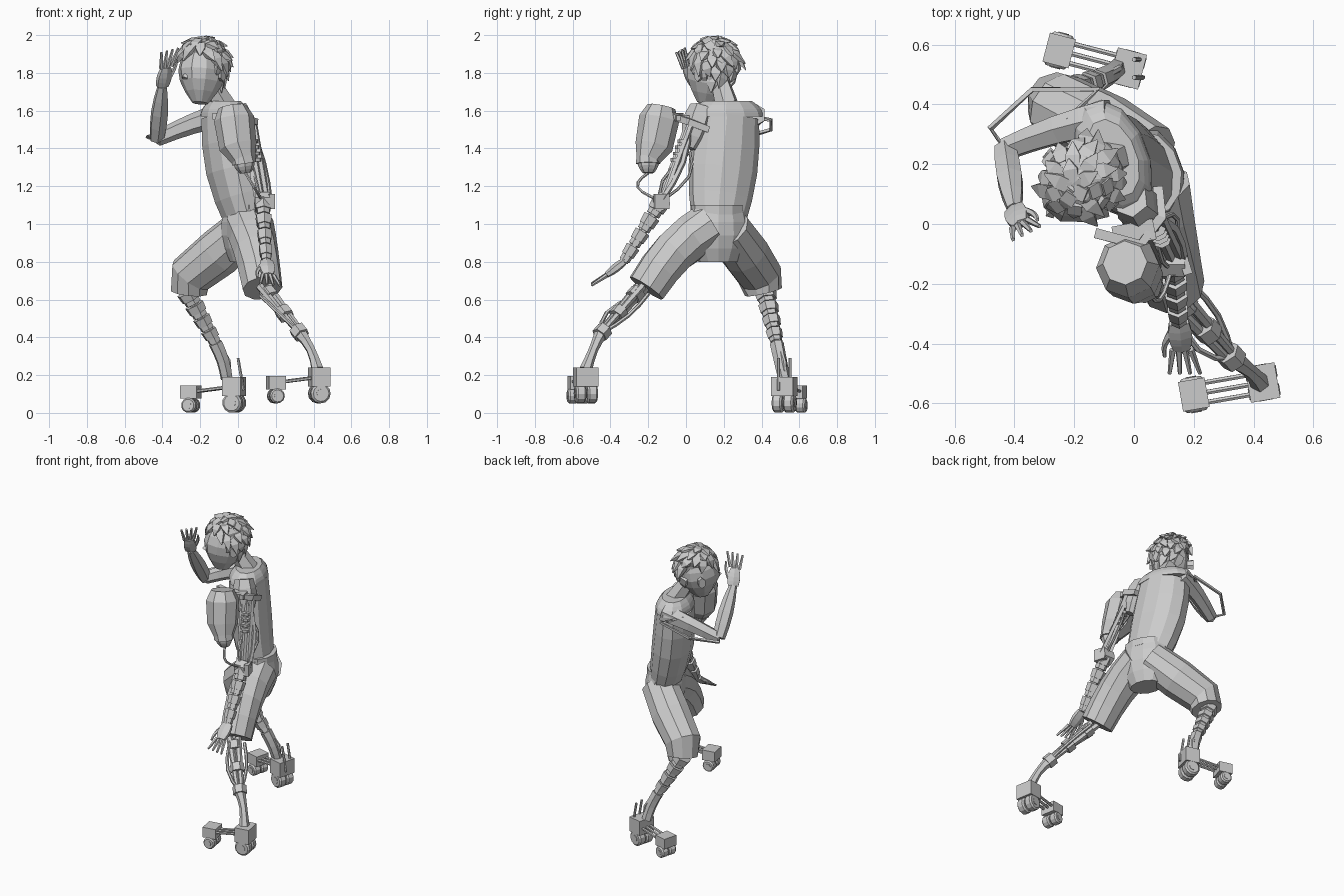
import bpy, bmesh, math, random
from mathutils import Vector, Matrix

random.seed(4)
cube = bpy.data.objects.get("Cube")
if cube:
    bpy.data.objects.remove(cube, do_unlink=True)

grey = bpy.data.materials.new("plain_grey")
grey.use_nodes = True
grey.diffuse_color = (0.6, 0.6, 0.6, 1)
grey.node_tree.nodes["Principled BSDF"].inputs["Base Color"].default_value = grey.diffuse_color

UP = Vector((0, 0, 1))
FACE = Vector((-0.64, -0.77, 0))
HEAD_SIDE = FACE.cross(UP)
SHOULDER_LINE = Vector((0.35, -0.94, 0))


def finish(name, bm):
    bmesh.ops.recalc_face_normals(bm, faces=bm.faces)
    mesh = bpy.data.meshes.new(name)
    bm.to_mesh(mesh)
    bm.free()
    mesh.materials.append(grey)
    obj = bpy.data.objects.new(name, mesh)
    bpy.context.collection.objects.link(obj)


def tube(name, path, radii, sides=6, wide=1, across=(0.3, 0.9, 0.1)):
    """Sweep a polygon along a path; wide stretches it along across."""
    points = [Vector(p) for p in path]
    if not isinstance(radii, list):
        radii = [radii] * len(points)
    bm = bmesh.new()
    loops = []
    for i, (point, radius) in enumerate(zip(points, radii)):
        before, after = points[max(i - 1, 0)], points[min(i + 1, len(points) - 1)]
        along = (after - before).normalized()
        u = (Vector(across) - along * along.dot(Vector(across))).normalized()
        v = along.cross(u)
        angles = [math.tau * (k + 0.5) / sides for k in range(sides)]
        loops.append([bm.verts.new(point + radius * (u * wide * math.cos(a) + v * math.sin(a))) for a in angles])
    for low, high in zip(loops, loops[1:]):
        for k in range(sides):
            bm.faces.new((low[k - 1], low[k], high[k], high[k - 1]))
    bm.faces.new(loops[0])
    bm.faces.new(loops[-1])
    finish(name, bm)


def limb(name, start, end, r_start, r_end, swell=0, sag=(0, 0, 0), steps=4, **shape):
    """A tapered tube that swells and bows towards its middle."""
    start, end, sag = Vector(start), Vector(end), Vector(sag)
    path, radii = [], []
    for i in range(steps + 1):
        t = i / steps
        bow = math.sin(math.pi * t)
        path.append(start.lerp(end, t) + sag * bow)
        radii.append(r_start + (r_end - r_start) * t + swell * bow)
    tube(name, path, radii, **shape)


def box(name, centre, size, turn=0):
    bm = bmesh.new()
    place = Matrix.Translation(centre) @ Matrix.Rotation(turn, 4, "Z") @ Matrix.Diagonal((*size, 1))
    bmesh.ops.create_cube(bm, size=1, matrix=place)
    finish(name, bm)


def segments(name, start, end, r_start, r_end, count=4):
    """A thin core carrying blocky cuffs, each with a narrower collar."""
    tube(name + "_core", [start, end], r_end * 0.7)
    for i in range(count):
        first, last = start.lerp(end, i / count), start.lerp(end, (i + 0.9) / count)
        radius = r_start + (r_end - r_start) * i / count
        tube(f"{name}_cuff_{i + 1}", [first, first.lerp(last, 0.65)], [radius, radius * 0.9])
        tube(f"{name}_collar_{i + 1}", [first.lerp(last, 0.6), last], radius * 0.75)


def hand(name, wrist, knuckle, tip, spread):
    spread = Vector(spread).normalized()
    limb(name + "_palm", wrist, knuckle, 0.02, 0.016, swell=0.006, wide=1.9, across=spread)
    for i in range(4):
        offset = spread * (i - 1.5) * 0.02
        limb(f"{name}_finger_{i + 1}", knuckle + offset, tip + offset * 1.7, 0.012, 0.007, steps=2, sides=5)
    reach = knuckle - wrist
    root = wrist.lerp(knuckle, 0.35) + spread * 0.03
    limb(name + "_thumb", root, root + reach * 0.9 + spread * 0.03, 0.014, 0.007, sag=spread * 0.01, sides=5)


# Torso, neck and the stump of the left arm
hips = Vector((0.04, 0.17, 1))
chest = Vector((-0.07, 0.22, 1.57))
limb("torso", hips, chest, 0.1, 0.12, swell=0.02, sag=(-0.02, 0, 0), sides=12, wide=1.45, across=SHOULDER_LINE)
limb("shoulders", chest, chest + UP * 0.08, 0.12, 0.08, swell=0.01, sides=12, wide=1.7, across=SHOULDER_LINE)
limb("neck", chest + UP * 0.05, (-0.15, 0.18, 1.76), 0.065, 0.05)
limb("left_arm_stump", (-0.01, 0.08, 1.62), (0.05, 0.02, 1.4), 0.06, 0.03, swell=0.03)

# Shorts
limb("shorts_seat", hips - UP * 0.2, hips + UP * 0.08, 0.08, 0.11, swell=0.03, sides=12, wide=1.35, across=SHOULDER_LINE)
tube("waistband", [hips + UP * 0.05, hips + UP * 0.1], 0.117, sides=12, wide=1.25, across=SHOULDER_LINE)
limb("left_shorts_leg", (0.06, 0.13, 0.99), (0.13, -0.21, 0.66), 0.13, 0.107, sag=(0, -0.02, 0.03), sides=10)
right_knee = Vector((-0.25, 0.39, 0.73))
tube("right_shorts_leg", [(0.05, 0.22, 0.98), (-0.1, 0.31, 0.85), right_knee, right_knee + Vector((-0.01, 0.02, -0.09))],
     [0.12, 0.13, 0.12, 0.1], sides=10)

# Head, nose and ears
limb("head", (-0.2, 0.1, 1.64), (-0.18, 0.16, 1.97), 0.04, 0.05, swell=0.075, steps=6, sides=10, wide=1.15, across=FACE)
skull = Vector((-0.185, 0.15, 1.85))
limb("nose", skull + FACE * 0.12 - UP * 0.04, skull + FACE * 0.15 - UP * 0.08, 0.008, 0.02, sides=4)
for label, sign in ("right", 1), ("left", -1):
    ear = skull + HEAD_SIDE * sign * 0.12 - UP * 0.06
    limb(label + "_ear", ear - HEAD_SIDE * sign * 0.02, ear + HEAD_SIDE * sign * 0.02, 0.03, 0.036, steps=1, wide=0.7, across=FACE)

# Hair: faceted cap with flat pointed tufts, open at the face and right cheek
def is_bare(direction):
    return direction.z < 0.35 and (direction.dot(FACE) > 0.3 or direction.dot(HEAD_SIDE) > 0.55)


bm = bmesh.new()
bmesh.ops.create_icosphere(bm, subdivisions=2, radius=0.138)
for vert in bm.verts:
    bare = is_bare(vert.co.normalized())
    vert.co *= 0.8 if bare else random.uniform(0.94, 1.06)
    vert.co.z = max(vert.co.z, 0.04 if bare else -0.11)
    vert.co += skull
finish("hair_cap", bm)
TUFTS = 70
for i in range(TUFTS):
    height = 1 - 1.7 * (i + 0.5) / TUFTS
    ring = math.sqrt(1 - height ** 2)
    out = Vector((math.cos(i * 2.4) * ring, math.sin(i * 2.4) * ring, height))
    if is_bare(out):
        continue
    down = (out * height - UP - FACE * 0.2 + HEAD_SIDE * random.uniform(-0.5, 0.5)).normalized()
    root = skull + out * 0.118
    tip = root + out * 0.025 + down * random.uniform(0.04, 0.08)
    tip.z = min(tip.z, 2)
    tube(f"hair_tuft_{i + 1}", [root - down * 0.03, root + out * 0.015 + down * 0.01, tip], [0.02, 0.022, 0.002],
         sides=4, wide=1.6, across=out.cross(down))

# Raised right arm with its outer rod
right_elbow = Vector((-0.43, 0.25, 1.45))
right_wrist = Vector((-0.4, 0.05, 1.73))
limb("right_upper_arm", (-0.08, 0.36, 1.58), right_elbow, 0.065, 0.04, sag=(0, 0.01, 0.01))
limb("right_forearm", right_elbow, right_wrist, 0.04, 0.026, swell=0.015)
hand("right_hand", right_wrist, Vector((-0.38, 0, 1.83)), Vector((-0.36, -0.03, 1.92)), (0.8, 0.4, 0.2))
tube("right_arm_rod", [chest + HEAD_SIDE * 0.2, (-0.12, 0.45, 1.55), (-0.34, 0.45, 1.5), (-0.48, 0.32, 1.46), right_elbow], 0.011, sides=4)

# Mechanical left arm
left_elbow = Vector((0.13, -0.13, 1.12))
left_wrist = Vector((0.15, -0.33, 0.8))
socket = Vector((0.06, 0.02, 1.53))
across_elbow = Vector((0.04, 0, 0))
segments("left_forearm", left_elbow, left_wrist, 0.05, 0.035)
tube("left_elbow", [left_elbow - across_elbow, left_elbow + across_elbow], 0.05)
for i in range(-1, 2):
    offset = SHOULDER_LINE.cross(UP) * i * 0.03
    tube(f"left_arm_strut_{i + 2}", [socket + offset, left_elbow + offset], 0.015, sides=4)
limb("left_arm_back_strut", socket, left_elbow + across_elbow, 0.015, 0.015, sag=(0.02, 0.04, 0), sides=4)
for i in range(4):
    ring = socket.lerp(left_elbow, 0.2 + i * 0.08)
    tube(f"damper_ring_{i + 1}", [ring, ring - UP * 0.018], 0.035, sides=8)
box("left_elbow_plate", left_elbow + across_elbow, (0.03, 0.08, 0.08), turn=0.3)
hand("left_hand", left_wrist, Vector((0.16, -0.42, 0.73)), Vector((0.17, -0.5, 0.68)), (-1, 0, 0.1))
tube("shoulder_bracket", [(-0.13, -0.03, 1.57), (0.02, -0.07, 1.57), (0.09, 0.02, 1.54), (0.08, 0.12, 1.5)], 0.024, sides=4, across=UP)
box("bracket_plate", (0, -0.03, 1.56), (0.14, 0.07, 0.03), turn=0.2)

# Canister hung in front of the shoulder, with its cables
rim, belly = Vector((-0.03, -0.13, 1.62)), Vector((0, -0.17, 1.41))
spout, nozzle = Vector((0.03, -0.2, 1.34)), Vector((0.04, -0.2, 1.27))
tube("canister", [rim, rim.lerp(belly, 0.3), belly, spout, spout.lerp(nozzle, 0.3)], [0.075, 0.107, 0.1, 0.065, 0.065], sides=8)
limb("canister_cap", spout, nozzle, 0.055, 0.03, swell=0.01, sides=8)
limb("nozzle_cable", nozzle, left_elbow, 0.008, 0.008, sag=(0, -0.09, 0), steps=6)
limb("inner_cable", socket - UP * 0.15, left_elbow - UP * 0.04, 0.008, 0.008, sag=(0, -0.07, 0))
limb("outer_cable", socket + across_elbow - UP * 0.15, left_elbow, 0.008, 0.008, sag=(0.03, 0.07, 0))

# Right lower leg
right_shin, right_ankle = Vector((-0.12, 0.48, 0.37)), Vector((-0.06, 0.52, 0.18))
segments("right_shin", Vector((-0.27, 0.42, 0.64)), right_shin, 0.06, 0.04)
limb("right_ankle", right_shin, right_ankle, 0.038, 0.033, sag=(0.01, 0, 0))
limb("right_ankle_rod", right_shin, right_ankle, 0.012, 0.012, sag=(0.04, 0.02, 0))
for label, y in ("inner", 0.49), ("outer", 0.55):
    tube(f"right_heel_{label}_rod", [(0.03, y, 0.12), (0, y, 0.29)], 0.008)

# Left lower leg
knee, shin, left_ankle = Vector((0.13, -0.23, 0.67)), Vector((0.33, -0.45, 0.42)), Vector((0.42, -0.53, 0.23))
for i in range(3):
    offset = Matrix.Rotation(math.tau * i / 3, 3, "Z") @ Vector((0.03, 0, 0))
    limb(f"left_shin_rod_{i + 1}", knee + offset, shin + offset * 0.5, 0.022, 0.015)
for i in range(3):
    tube(f"left_shin_collar_{i + 1}", [knee.lerp(shin, i * 0.4 + 0.1), knee.lerp(shin, i * 0.4 + 0.24)], 0.045)
limb("left_ankle", shin, left_ankle, 0.036, 0.034, swell=-0.01, sag=(0.01, 0, 0.01))
limb("left_shin_cable", (0.19, -0.2, 0.63), shin, 0.011, 0.011, sag=(0.02, 0.02, -0.01))
limb("left_inner_cable", (0.12, -0.27, 0.62), shin, 0.011, 0.011, sag=(-0.01, -0.06, 0.01))


# Wheeled feet
def foot(name, heel, toe, ground):
    heel, toe = Vector((*heel, ground + 0.14)), Vector((*toe, ground + 0.11))
    forward = (toe - heel).normalized()
    side = UP.cross(forward).normalized()
    turn = math.atan2(-forward.y, -forward.x)
    for i in range(-1, 2):
        tube(f"{name}_link_{i + 2}", [heel + side * 0.033 * i, toe + side * 0.033 * i], 0.009)
    for part, centre, size, radius in ("heel", heel, (0.1, 0.12, 0.1), 0.053), ("toe", toe, (0.09, 0.1, 0.07), 0.04):
        box(f"{name}_{part}_block", centre, size, turn)
        axle = Vector((centre.x, centre.y, ground + radius))
        box(f"{name}_{part}_axle_mount", (centre + axle) / 2, (0.03, 0.02, centre.z - axle.z), turn)
        for label, sign in ("outer", 1), ("inner", -1):
            hub = axle + side * sign * 0.031
            wheel = [hub + side * 0.009 * k for k in (-3, -2, 2, 3)]
            tube(f"{name}_{part}_{label}_wheel", wheel, [radius * 0.8, radius, radius, radius * 0.8], sides=12)
            tube(f"{name}_{part}_{label}_hub", [hub - side * 0.03, hub + side * 0.03], radius * 0.45, sides=8)


foot("left_foot", (0.43, -0.53), (0.2, -0.57), 0.05)
foot("right_foot", (-0.02, 0.52), (-0.25, 0.58), 0)
